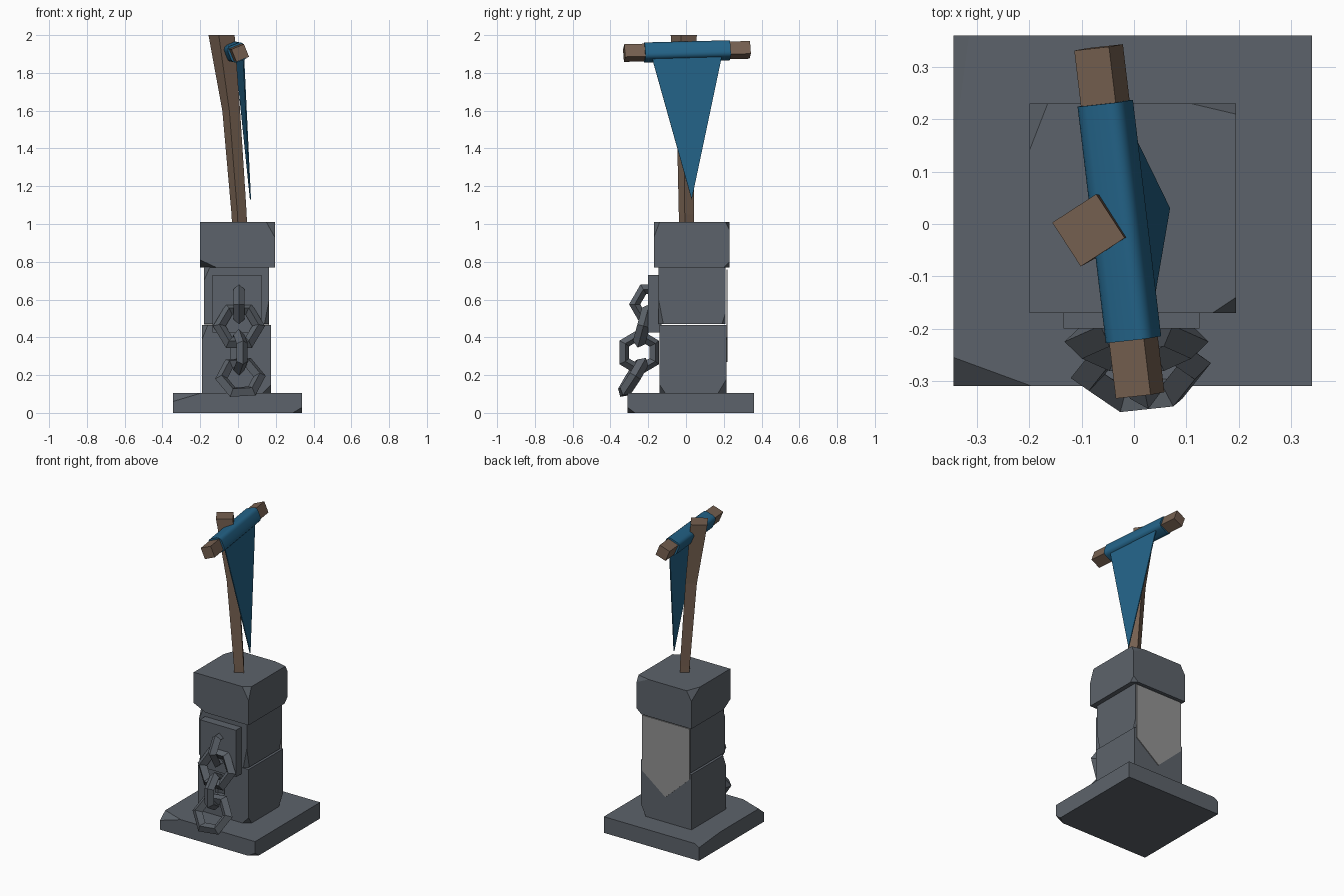
import bpy, bmesh, math
from mathutils import Vector, Matrix

if "Cube" in bpy.data.objects:
    bpy.data.objects.remove(bpy.data.objects["Cube"])


def material(name, rgb):
    m = bpy.data.materials.new(name)
    m.diffuse_color = (*rgb, 1)
    m.use_nodes = True
    m.node_tree.nodes["Principled BSDF"].inputs["Base Color"].default_value = m.diffuse_color
    return m


STONE = material("slate stone", (0.108, 0.124, 0.145))
WOOD = material("brown wood", (0.178, 0.116, 0.080))
BLUE = material("blue cloth", (0.017, 0.125, 0.245))
PALE = material("pale grey cloth", (0.29, 0.29, 0.29))
R = lambda deg, axis: Matrix.Rotation(math.radians(deg), 4, axis)


def finish(bm, name, mat):
    bmesh.ops.recalc_face_normals(bm, faces=bm.faces)
    me = bpy.data.meshes.new(name)
    bm.to_mesh(me)
    bm.free()
    me.materials.append(mat)
    ob = bpy.data.objects.new(name, me)
    bpy.context.collection.objects.link(ob)
    return ob


def block(name, lo, hi, chips=(), mat=STONE):
    """Box from lo to hi; each chip is three points of a cutting plane."""
    lo, hi = Vector(lo), Vector(hi)
    mid = (lo + hi) / 2
    bm = bmesh.new()
    bmesh.ops.create_cube(bm, size=1, matrix=Matrix.Translation(mid) @ Matrix.Diagonal((*(hi - lo), 1)))
    for chip in chips:
        a, b, c = map(Vector, chip)
        n = (b - a).cross(c - a).normalized()
        if n.dot(mid - a) > 0:
            n = -n
        bmesh.ops.bisect_plane(bm, geom=bm.verts[:] + bm.edges[:] + bm.faces[:], dist=1e-5,
                               plane_co=a, plane_no=n, clear_outer=True)
        bmesh.ops.holes_fill(bm, edges=[e for e in bm.edges if e.is_boundary], sides=0)
    return finish(bm, name, mat)


# stone pillar, with chipped corners
block("base_slab", (-.345, -.31, 0), (.34, .36, .105), [
    ((-.345, -.255, .105), (-.195, -.31, .105), (-.345, -.31, .06)),
    ((-.345, .14, .105), (-.315, .36, .105), (-.345, .36, .085)),
    ((.29, -.31, 0), (.34, -.31, .03), (.34, -.27, 0))])
block("lower_block", (-.19, -.14, .10), (.175, .215, .465), [
    ((.175, .17, .105), (.175, .215, .18), (.14, .215, .105)),
    ((.13, -.14, .105), (.175, -.14, .15), (.175, -.11, .105)),
    ((-.19, -.14, .39), (-.16, -.14, .465), (-.19, -.11, .465))])
block("upper_block", (-.18, -.145, .47), (.165, .21, .78), [
    ((.165, .19, .47), (.165, .21, .53), (.145, .21, .47)),
    ((-.18, -.145, .70), (-.15, -.145, .77), (-.18, -.12, .77)),
    ((.165, -.145, .60), (.14, -.145, .47), (.165, -.12, .47))])
block("cap_block", (-.2, -.17, .77), (.195, .23, 1.01), [
    ((-.2, .14, 1.01), (-.165, .23, 1.01), (-.2, .23, .95)),
    ((.11, .23, 1.01), (.195, .21, 1.01), (.195, .23, .97)),
    ((.195, -.14, 1.01), (.15, -.17, 1.01), (.195, -.17, .93)),
    ((-.2, -.17, .81), (-.115, -.17, .77), (-.2, -.10, .77)),
    ((.195, .20, .77), (.195, .23, .80), (.16, .23, .77))])
block("chain_plate", (-.135, -.2, .425), (.125, -.13, .73))

# hexagonal chain links hanging from the plate
links = [((.005, -.18, .575), R(90, 'Y') @ R(90, 'Z'), .90),
         ((.005, -.225, .46), R(75, 'X'), 1.02),
         ((.005, -.248, .32), R(12, 'Z') @ R(90, 'Y'), .92),
         ((.013, -.28, .188), R(4, 'Z') @ R(58, 'X') @ R(4, 'Z'), 1.0)]
for i, (loc, rot, size) in enumerate(links):
    bpy.ops.mesh.primitive_torus_add(major_segments=6, minor_segments=4,
                                     major_radius=.102, minor_radius=.033)
    ob = bpy.context.object
    ob.name = f"chain_link_{i + 1}"
    ob.matrix_world = Matrix.Translation(loc) @ rot @ Matrix.Scale(size, 4)
    ob.data.materials.append(STONE)
    ob.data.polygons.foreach_set("use_smooth", [False] * len(ob.data.polygons))

# bent square pole widening upward
bm = bmesh.new()
rings = []
for x, y, z, side in [(.009, .002, .95, .056), (.006, .002, 1.05, .058), (-.036, -.003, 1.6, .068),
                      (-.087, -.012, 2.0, .1)]:
    rings.append([bm.verts.new((x + side * .7071 * math.cos(math.radians(78 + 90 * k)),
                                y + side * .7071 * math.sin(math.radians(78 + 90 * k)), z))
                  for k in range(4)])
for a, b in zip(rings, rings[1:]):
    for k in range(4):
        bm.faces.new((a[k], a[k - 1], b[k - 1], b[k]))
bm.faces.new(rings[0])
bm.faces.new(rings[-1])
finish(bm, "pole", WOOD)

# crossbar and the cloth rolled round it share one frame
front, back = Vector((.012, -.33, 1.905)), Vector((-.068, .34, 1.922))
frame = Matrix.Translation((front + back) / 2) @ (back - front).to_track_quat('Y', 'Z').to_matrix().to_4x4() @ R(-22, 'Y')
bar = block("crossbar", (-.036, -.335, -.036), (.036, .335, .036), mat=WOOD)
bar.matrix_world = frame

bm = bmesh.new()
bmesh.ops.create_cube(bm, size=1, matrix=Matrix.Diagonal((.094, .455, .094, 1)))
long_edges = [e for e in bm.edges if abs(e.verts[0].co.y - e.verts[1].co.y) > .1]
bmesh.ops.bevel(bm, geom=long_edges, offset=.026, segments=4, profile=.5, affect='EDGES')
for f in bm.faces:
    f.smooth = len(f.verts) == 4
for e in bm.edges:
    if any(len(f.verts) > 4 for f in e.link_faces):
        e.smooth = False
finish(bm, "cloth_roll", BLUE).matrix_world = frame


def sheet(name, pts, mat, thickness):
    bm = bmesh.new()
    bm.faces.new([bm.verts.new(p) for p in pts])
    ob = finish(bm, name, mat)
    mod = ob.modifiers.new("thickness", 'SOLIDIFY')
    mod.thickness = thickness
    mod.offset = 0
    return ob


# hanging pennant, and the pointed cloth on the back of the pillar
sheet("pennant", [(.03, -.18, 1.88), (.066, .03, 1.13), (-.012, .19, 1.89)], BLUE, .006)
sheet("back_cloth", [(-.178, .217, .76), (.163, .217, .76), (.163, .217, .40),
                     (-.005, .217, .27), (-.178, .217, .43)], PALE, .006)
